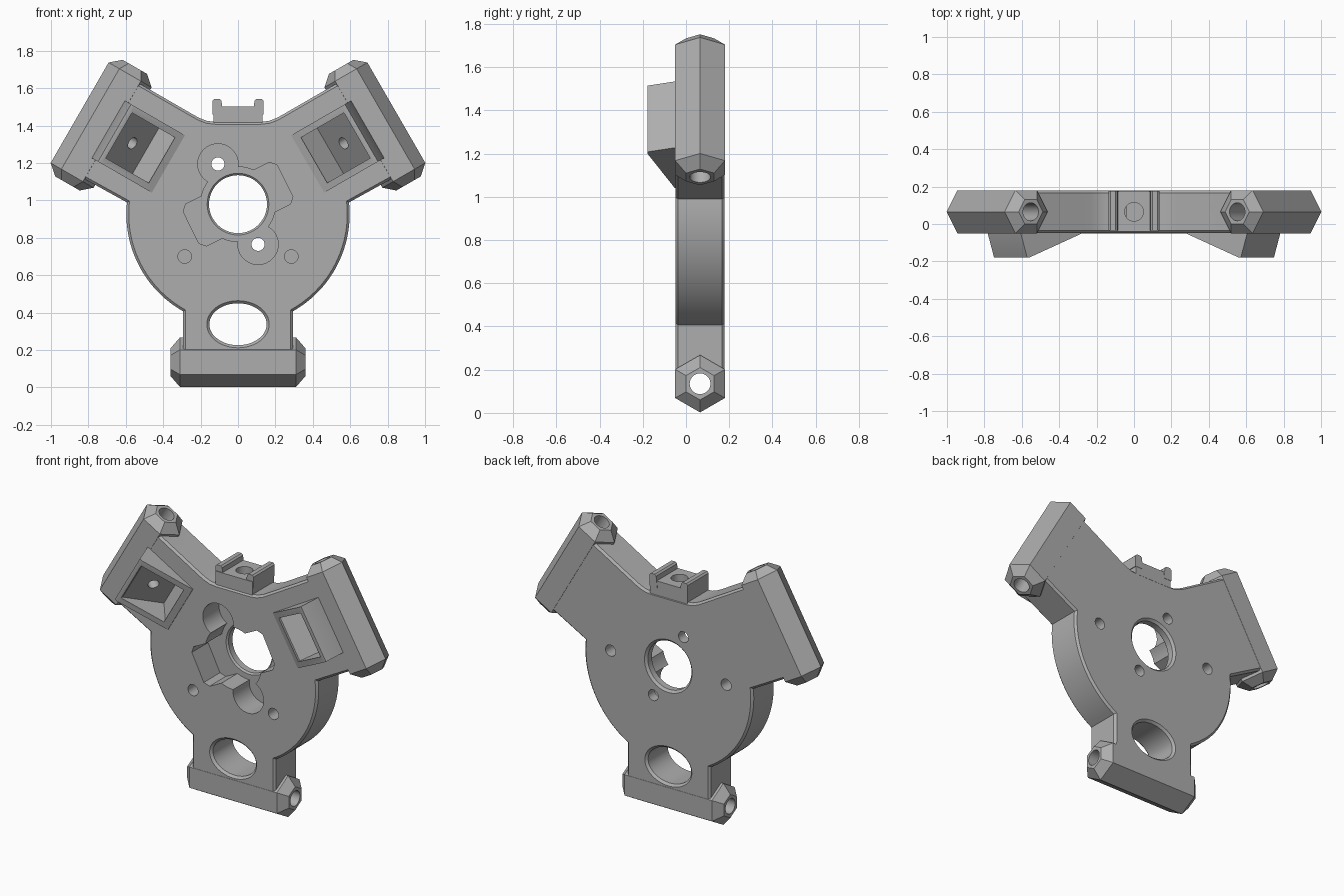
import bpy, bmesh
from math import radians, cos, sin, pi
from mathutils import Matrix, Vector

if "Cube" in bpy.data.objects:
    bpy.data.objects.remove(bpy.data.objects["Cube"])

grey = bpy.data.materials.new("plain_grey")
grey.use_nodes = True
colour = (0.42, 0.42, 0.42, 1)
grey.diffuse_color = colour
grey.node_tree.nodes["Principled BSDF"].inputs["Base Color"].default_value = colour

CENTRE = Matrix.Translation((0, 0.065, 0.98))
H = 0.115  # half the plate depth


def frame(deg):
    """Frame turned about the hub: X radial, Y depth, Z tangential."""
    return CENTRE @ Matrix.Rotation(radians(-deg), 4, 'Y')


def loft(name, rings, axis, mat=CENTRE):
    """Solid through (points, level) rings stacked along an axis."""
    bm = bmesh.new()
    loops = []
    for pts, level in rings:
        place = {'Y': lambda p: (p[0], level, p[1]),
                 'Z': lambda p: (p[0], p[1], level)}[axis]
        loops.append([bm.verts.new(mat @ Vector(place(p))) for p in pts])
    n = len(loops[0])
    bm.faces.new(loops[0])
    bm.faces.new(loops[-1])
    for a, b in zip(loops, loops[1:]):
        for i in range(n):
            j = (i + 1) % n
            bm.faces.new((a[i], a[j], b[j], b[i]))
    bmesh.ops.recalc_face_normals(bm, faces=bm.faces)
    me = bpy.data.meshes.new(name)
    bm.to_mesh(me)
    bm.free()
    me.materials.append(grey)
    ob = bpy.data.objects.new(name, me)
    bpy.context.collection.objects.link(ob)
    return ob


def prism(name, pts, lo, hi, axis='Y', mat=CENTRE):
    return loft(name, [(pts, lo), (pts, hi)], axis, mat)


def oval(rx, rz=None, cx=0, cz=0, n=48):
    rz = rz or rx
    return [(cx + rx * cos(2 * pi * i / n), cz + rz * sin(2 * pi * i / n)) for i in range(n)]


def box(u0, u1, v0, v1):
    return [(u0, v0), (u1, v0), (u1, v1), (u0, v1)]


def apply_modifiers(ob):
    dg = bpy.context.evaluated_depsgraph_get()
    dg.update()
    me = bpy.data.meshes.new_from_object(ob.evaluated_get(dg))
    ob.modifiers.clear()
    ob.data = me


def combine(ob, other, op):
    m = ob.modifiers.new("bool", 'BOOLEAN')
    m.operation, m.solver, m.object = op, 'EXACT', other
    apply_modifiers(ob)
    bpy.data.objects.remove(other)


# Plate outline: right half, then mirrored
def arm_point(u, v):
    c, s = cos(radians(30)), sin(radians(30))
    return (c * u - s * v, s * u + c * v)


half = [(0.12, 0.44), (0.165, 0.445), (0.205, 0.46),
        arm_point(0.44, 0.295), arm_point(0.845, 0.295), arm_point(0.845, -0.295)]
for i in range(25):
    a = radians(6 - 66.5 * i / 24)
    half.append((0.597 * cos(a), -0.053 + 0.597 * sin(a)))
half.append((0.295, -0.845))
outline = half + [(-x, z) for x, z in reversed(half)]
plate = prism("mount_plate", outline, -H + 0.001, H - 0.001)
bev = plate.modifiers.new("chamfer", 'BEVEL')
bev.width, bev.segments = 0.013, 1
bev.limit_method, bev.angle_limit = 'ANGLE', radians(85)
apply_modifiers(plate)

# Top tab with two rounded prongs
combine(plate, prism("tab", box(-0.132, 0.132, 0.4, 0.522), -0.105, 0.11), 'UNION')
for s in (-1, 1):
    prong = [(s * x, z) for x, z in
             [(0.08, 0.48), (0.136, 0.48), (0.136, 0.552), (0.126, 0.562),
              (0.098, 0.562), (0.088, 0.552)]]
    combine(plate, prism("prong", prong, -0.1, 0.112), 'UNION')

# Hexagonal end bars on all three arms, wedge housings on the upper two
ARMS = (30, 150, 270)
BAR_U = 0.845
for deg in ARMS:
    big, small = (oval(r, cx=BAR_U, n=6) for r in (H / cos(pi / 6), 0.075))
    bar = loft("end_bar", [(small, -0.36), (big, -0.31), (big, 0.31), (small, 0.36)],
               'Z', frame(deg))
    combine(plate, bar, 'UNION')
for deg in ARMS[:2]:
    wedge = [(0.43, -0.1), (0.43, -0.118), (0.745, -0.243), (0.762, -0.243),
             (0.8, -0.118), (0.8, -0.1)]
    combine(plate, prism("wedge_housing", wedge, -0.177, 0.177, 'Z', frame(deg)), 'UNION')

cutters = []

# Bar bores
for deg in ARMS:
    cutters.append(prism("bar_bore", oval(0.048, cx=BAR_U, n=32), -0.4, 0.4, 'Z', frame(deg)))

# Housing pockets with a slanted floor and a screw hole toward the bar
for deg in ARMS[:2]:
    pocket = [(0.47, -0.3), (0.735, -0.3), (0.735, -0.225), (0.57, -0.01), (0.47, -0.12)]
    cutters.append(prism("housing_pocket", pocket, -0.14, 0.14, 'Z', frame(deg)))
    start, end = Vector((0.61, -0.14, 0)), Vector((BAR_U, 0, 0))
    turn = (end - start).to_track_quat('Z', 'Y').to_matrix().to_4x4()
    cutters.append(prism("screw_hole", oval(0.033, n=24), 0, (end - start).length, 'Z',
                         frame(deg) @ Matrix.Translation(start) @ turn))

# Motor pocket: slanted body, round middle and two screw ears
tilt = frame(26.5)
FLOOR = 0.05
x, z, r = 0.28, 0.125, 0.03
body = [(sx * (x - dx), sz * (z - dz)) for sx, sz, dx, dz in
        [(-1, -1, r, 0), (1, -1, r, 0), (1, -1, 0, r), (1, 1, 0, r),
         (1, 1, r, 0), (-1, 1, r, 0), (-1, 1, 0, r), (-1, -1, 0, r)]]
cutters.append(prism("motor_body", body, -0.2, FLOOR, 'Y', tilt))
cutters.append(prism("motor_round", oval(0.2), -0.2, FLOOR, 'Y', tilt))
for s in (-1, 1):
    cutters.append(prism("motor_ear", oval(0.108, cz=s * 0.24), -0.2, FLOOR, 'Y', tilt))
    cutters.append(prism("ear_hole", oval(0.035, cz=s * 0.24, n=24), -0.2, 0.2, 'Y', tilt))
    # Blind holes on the front and the back
    cutters.append(prism("front_hole", oval(0.036, cx=s * 0.285, cz=-0.28, n=24), -0.2, 0.02))
    cutters.append(prism("back_hole", oval(0.036, cx=s * 0.41, cz=-0.01, n=24), 0, 0.2))

# Hub hole and oval window, chamfered at both ends
hub = [(oval(rr), y) for rr, y in ((0.165, FLOOR - 0.02), (0.165, FLOOR), (0.155, FLOOR + 0.01),
                                   (0.155, H - 0.015), (0.175, H + 0.005))]
cutters.append(loft("hub_hole", hub, 'Y'))
window = [(oval(0.153 + g, 0.112 + g, cz=-0.642), y) for g, y in
          ((0.02, -H - 0.005), (0, -H + 0.015), (0, H - 0.015), (0.02, H + 0.005))]
cutters.append(loft("oval_window", window, 'Y'))

# Vertical hole in the tab
cutters.append(prism("tab_hole", oval(0.05, n=32), 0.3, 0.7, 'Z'))

for c in cutters:
    combine(plate, c, 'DIFFERENCE')

plate.data.materials.clear()
plate.data.materials.append(grey)
for p in plate.data.polygons:
    p.material_index = 0
bpy.ops.object.select_all(action='DESELECT')
plate.select_set(True)
bpy.context.view_layer.objects.active = plate
bpy.ops.object.shade_smooth_by_angle(angle=radians(25))
